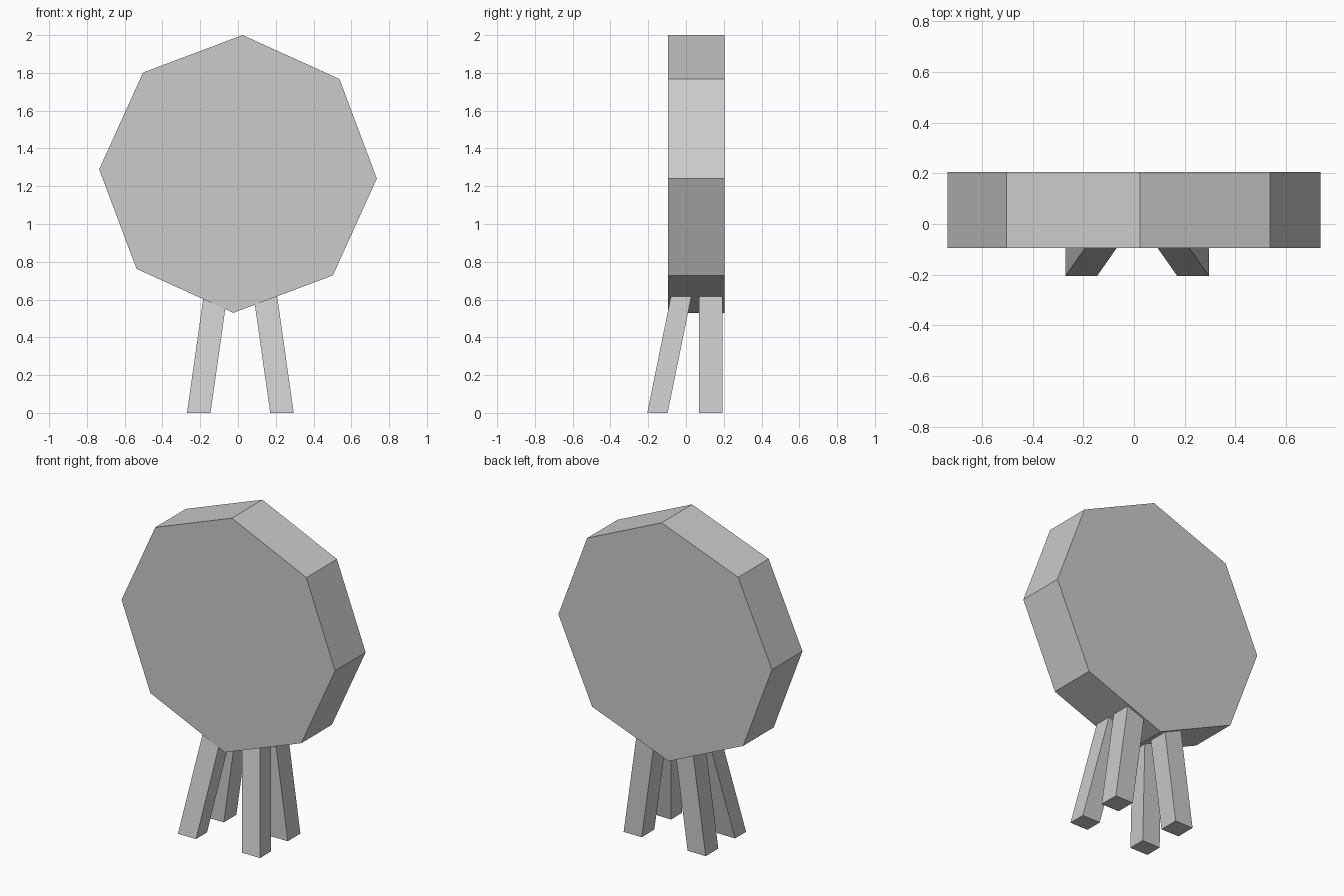
import bpy, bmesh, math

if "Cube" in bpy.data.objects:
    bpy.data.objects.remove(bpy.data.objects["Cube"])


def make_object(name, bm):
    bmesh.ops.recalc_face_normals(bm, faces=bm.faces)
    mesh = bpy.data.meshes.new(name)
    bm.to_mesh(mesh)
    bm.free()
    obj = bpy.data.objects.new(name, mesh)
    bpy.context.collection.objects.link(obj)
    return obj


def loft(name, start, end):
    """Solid between two matching outlines."""
    bm = bmesh.new()
    a = [bm.verts.new(p) for p in start]
    b = [bm.verts.new(p) for p in end]
    bm.faces.new(a)
    bm.faces.new(b)
    for i in range(len(a)):
        j = (i + 1) % len(a)
        bm.faces.new((a[i], a[j], b[j], b[i]))
    return make_object(name, bm)


# Octagonal disc, turned very slightly clockwise
RADIUS, CENTRE_Z, TURN = 0.7355, 1.265, math.radians(1.9)


def octagon(y):
    return [(RADIUS * math.sin(TURN + i * math.pi / 4), y,
             CENTRE_Z + RADIUS * math.cos(TURN + i * math.pi / 4)) for i in range(8)]


loft("disc", octagon(-0.095), octagon(0.205))

# Four legs leaning inward, running up into the disc
LEG_TOP, MID_X = 0.65, 0.0125
LEAN_X = 0.142


def leg_section(side, y0, y1, z, lean_y):
    x0, x1 = (MID_X + side * (d - LEAN_X * z) for d in (0.158, 0.2825))
    dy = lean_y * z
    return [(x0, y0 + dy, z), (x1, y0 + dy, z), (x1, y1 + dy, z), (x0, y1 + dy, z)]


for row, y0, y1, lean_y in (("front", -0.205, -0.097, 0.203), ("back", 0.068, 0.192, 0.0)):
    for label, side in (("left", -1), ("right", 1)):
        loft(f"{row}_leg_{label}",
             leg_section(side, y0, y1, 0.0, lean_y),
             leg_section(side, y0, y1, LEG_TOP, lean_y))
